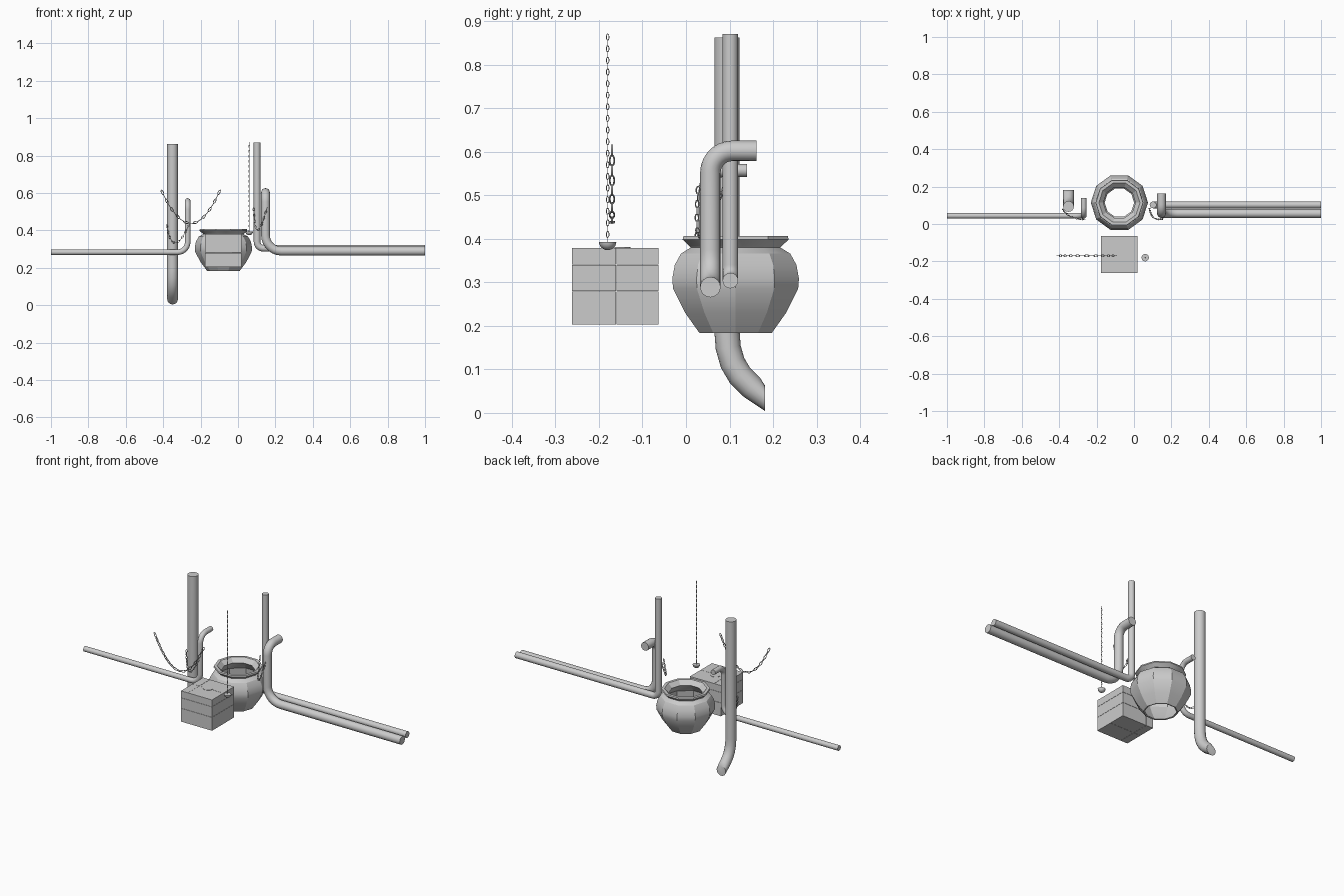
import bpy, bmesh, math
from mathutils import Vector, Matrix

if "Cube" in bpy.data.objects:
    bpy.data.objects.remove(bpy.data.objects["Cube"])


def finish(name, bm, smooth=None):
    bmesh.ops.recalc_face_normals(bm, faces=bm.faces)
    me = bpy.data.meshes.new(name)
    bm.to_mesh(me)
    bm.free()
    ob = bpy.data.objects.new(name, me)
    bpy.context.collection.objects.link(ob)
    if smooth:
        bpy.ops.object.select_all(action='DESELECT')
        ob.select_set(True)
        bpy.context.view_layer.objects.active = ob
        bpy.ops.object.shade_smooth_by_angle(angle=math.radians(smooth))
    return ob


def fillet(corners, radii, steps=7):
    """Polyline with each inner corner replaced by a circular-looking arc."""
    c = [Vector(p) for p in corners]
    out = [c[0]]
    for i, r in enumerate(radii, 1):
        u, v = (c[i - 1] - c[i]).normalized(), (c[i + 1] - c[i]).normalized()
        centre = c[i] + (u + v) * r
        for k in range(steps + 1):
            a = math.pi / 2 * k / steps
            out.append(centre - v * r * math.cos(a) - u * r * math.sin(a))
    return out + [c[-1]]


def tube(name, pts, r, end_dir=None, sides=16):
    pts = [Vector(p) for p in pts]
    bm = bmesh.new()
    rings, t_old, n = [], None, None
    for i, p in enumerate(pts):
        a = (p - pts[i - 1]).normalized() if i else Vector()
        b = (pts[i + 1] - p).normalized() if i < len(pts) - 1 else Vector()
        t = (a + b).normalized()
        if i == len(pts) - 1 and end_dir:
            t = Vector(end_dir)
        n = t.orthogonal().normalized() if n is None else t_old.rotation_difference(t) @ n
        t_old = t
        m = t.cross(n)
        rings.append([bm.verts.new(p + r * (n * math.cos(q) + m * math.sin(q)))
                      for q in (2 * math.pi * k / sides for k in range(sides))])
    for A, B in zip(rings, rings[1:]):
        for k in range(sides):
            j = (k + 1) % sides
            bm.faces.new((A[k], A[j], B[j], B[k]))
    bm.faces.new(rings[0])
    bm.faces.new(rings[-1])
    return finish(name, bm, 35)


def lathe(name, profile, centre, sides, smooth=None, closed=False):
    bm = bmesh.new()
    rings = [[bm.verts.new((centre[0] + r * math.cos(2 * math.pi * k / sides),
                            centre[1] + r * math.sin(2 * math.pi * k / sides), z))
              for k in range(sides)] for r, z in profile]
    for A, B in zip(rings, rings[1:]):
        for k in range(sides):
            j = (k + 1) % sides
            bm.faces.new((A[k], A[j], B[j], B[k]))
    if closed:
        bm.faces.new(rings[0])
        bm.faces.new(rings[-1])
    return finish(name, bm, smooth)


def chain(name, path, pitch, half_len, half_wid, wire):
    """Oval links spaced evenly along a path, each turned 90 degrees to the last."""
    path = [Vector(p) for p in path]
    total = sum((b - a).length for a, b in zip(path, path[1:]))
    count = max(2, round(total / pitch))
    bm = bmesh.new()
    for i in range(count):
        d = total * (i + 0.5) / count
        for a, b in zip(path, path[1:]):
            if d <= (b - a).length:
                break
            d -= (b - a).length
        t = (b - a).normalized()
        c = a + t * d
        side = t.cross(Vector((0, 1, 0))).normalized()
        if i % 2:
            side = t.cross(side)
        up = t.cross(side)
        rings = []
        for k in range(10):
            q = 2 * math.pi * k / 10
            o = t * math.cos(q) + side * math.sin(q)
            base = c + t * half_len * math.cos(q) + side * half_wid * math.sin(q)
            rings.append([bm.verts.new(base + wire * (o * math.cos(w) + up * math.sin(w)))
                          for w in (math.pi / 3 * s for s in range(6))])
        for k in range(10):
            A, B = rings[k], rings[(k + 1) % 10]
            for s in range(6):
                j = (s + 1) % 6
                bm.faces.new((A[s], A[j], B[j], B[s]))
    return finish(name, bm, 60)


def sag(a, mid, b, n=24):
    """Hanging curve through three points (parabola)."""
    a, mid, b = Vector(a), Vector(mid), Vector(b)
    ctrl = mid * 2 - (a + b) / 2
    return [a * (1 - t) ** 2 + ctrl * 2 * t * (1 - t) + b * t * t
            for t in (i / n for i in range(n + 1))]


# Ten-sided pot, open through the bottom, with a flared rim
lathe("pot", [(0.087, 0.183), (0.122, 0.23), (0.151, 0.285), (0.153, 0.308),
              (0.147, 0.34), (0.132, 0.366), (0.108, 0.38), (0.112, 0.384),
              (0.128, 0.398), (0.126, 0.406), (0.110, 0.406), (0.086, 0.383),
              (0.100, 0.37), (0.138, 0.33), (0.142, 0.29), (0.114, 0.235),
              (0.079, 0.185), (0.087, 0.183)], (-0.078, 0.114), 10, 25)

# Block pile: three courses split by narrow seams
xs, ys, zs = (-0.177, -0.133, 0.02), (-0.263, -0.16, -0.063), (0.203, 0.28, 0.34, 0.38)
bm = bmesh.new()
gap = 0.0012
for x0, x1 in zip(xs, xs[1:]):
    for y0, y1 in zip(ys, ys[1:]):
        for z0, z1 in zip(zs, zs[1:]):
            mat = Matrix.Translation(((x0 + x1) / 2, (y0 + y1) / 2, (z0 + z1) / 2)) @ \
                Matrix.Diagonal((x1 - x0 - gap, y1 - y0 - gap, z1 - z0 - gap, 1))
            bmesh.ops.create_cube(bm, size=1, matrix=mat)
finish("crate", bm)
lathe("crate_lid_disc", [(0.028, 0.378), (0.028, 0.381)], (-0.08, -0.155), 12, None, True)

# Left drain pipe with a kicked-out foot
tube("drain_pipe", [(-0.35, 0.094, 0.863), (-0.35, 0.094, 0.19), (-0.35, 0.097, 0.15),
                    (-0.35, 0.107, 0.115), (-0.35, 0.124, 0.086), (-0.35, 0.15, 0.06),
                    (-0.35, 0.182, 0.033)], 0.029, (0, 1, 0))
# Left thin pipe
tube("left_pipe", fillet([(-1, 0.044, 0.283), (-0.269, 0.044, 0.283), (-0.269, 0.044, 0.557),
                          (-0.269, 0.14, 0.557)], [0.055, 0.045]), 0.0148)
# Right pipes
tube("right_thick_pipe", fillet([(1, 0.056, 0.289), (0.147, 0.056, 0.289), (0.147, 0.056, 0.602),
                                 (0.147, 0.162, 0.602)], [0.085, 0.05]), 0.0235)
tube("right_tall_pipe", fillet([(1, 0.102, 0.304), (0.102, 0.102, 0.304), (0.102, 0.102, 0.87)],
                               [0.035]), 0.018)

# Pull cord with a half-round weight
chain("pull_chain", [(0.06, -0.18, 0.39), (0.06, -0.18, 0.87)], 0.0135, 0.0075, 0.003, 0.001)
lathe("pull_weight", [(0.020 * math.cos(a), 0.393 - 0.019 * math.sin(a))
                      for a in (math.radians(15 * k) for k in range(6))],
      (0.06, -0.18), 12, 40, True)

# Hanging chains
chain("front_chain", sag((-0.41, -0.17, 0.615), (-0.252, -0.17, 0.438), (-0.096, -0.17, 0.615)),
      0.0255, 0.0135, 0.0055, 0.0022)
chain("left_chain", sag((-0.382, 0.08, 0.43), (-0.335, 0.038, 0.333), (-0.263, 0.025, 0.43)),
      0.017, 0.009, 0.004, 0.0016)
chain("right_chain", sag((0.083, 0.085, 0.52), (0.105, 0.034, 0.402), (0.155, 0.028, 0.52)),
      0.017, 0.009, 0.004, 0.0016)
